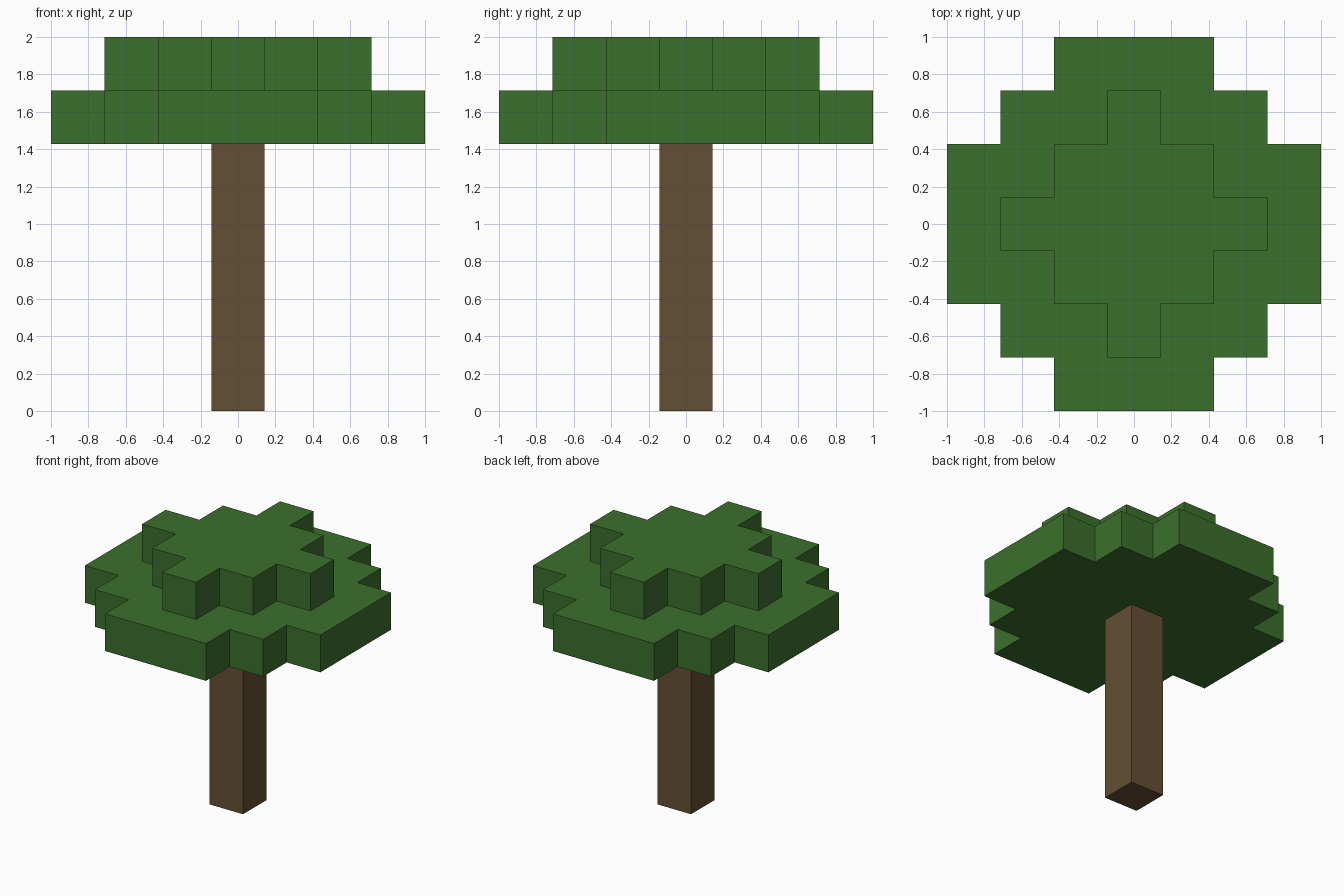
import bpy, bmesh

cube = bpy.data.objects.get("Cube")
if cube:
    bpy.data.objects.remove(cube, do_unlink=True)

U = 2 / 7  # side of one block


def make_material(name, colour):
    mat = bpy.data.materials.new(name)
    mat.use_nodes = True
    mat.diffuse_color = colour
    mat.node_tree.nodes["Principled BSDF"].inputs["Base Color"].default_value = colour
    return mat


def stepped_corner(reach, steps):
    """Staircase from the +x side to the +y side, in blocks."""
    low = reach - steps
    points = [(reach, low)]
    for i in range(steps):
        points += [(reach - i - 1, low + i), (reach - i - 1, low + i + 1)]
    return points


def add_prism(name, corner, bottom, top, mat):
    """Extrude a four-fold symmetric outline, given one corner of it."""
    outline = []
    for _ in range(4):
        outline += corner
        corner = [(-y, x) for x, y in corner]
    bm = bmesh.new()
    base = bm.faces.new([bm.verts.new((x * U, y * U, bottom * U)) for x, y in outline])
    new = bmesh.ops.extrude_face_region(bm, geom=[base], use_keep_orig=True)["geom"]
    verts = [v for v in new if isinstance(v, bmesh.types.BMVert)]
    bmesh.ops.translate(bm, verts=verts, vec=(0, 0, (top - bottom) * U))
    bmesh.ops.recalc_face_normals(bm, faces=bm.faces)
    mesh = bpy.data.meshes.new(name)
    bm.to_mesh(mesh)
    bm.free()
    mesh.materials.append(mat)
    obj = bpy.data.objects.new(name, mesh)
    bpy.context.collection.objects.link(obj)
    return obj


leaf = make_material("leaf_green", (0.045, 0.162, 0.026, 1))
bark = make_material("bark_brown", (0.130, 0.080, 0.033, 1))

# Square trunk
add_prism("trunk", stepped_corner(0.5, 0), 0, 5, bark)

# Two stepped layers of leaves
add_prism("lower_canopy", stepped_corner(3.5, 2), 5, 6, leaf)
add_prism("upper_canopy", stepped_corner(2.5, 2), 6, 7, leaf)
